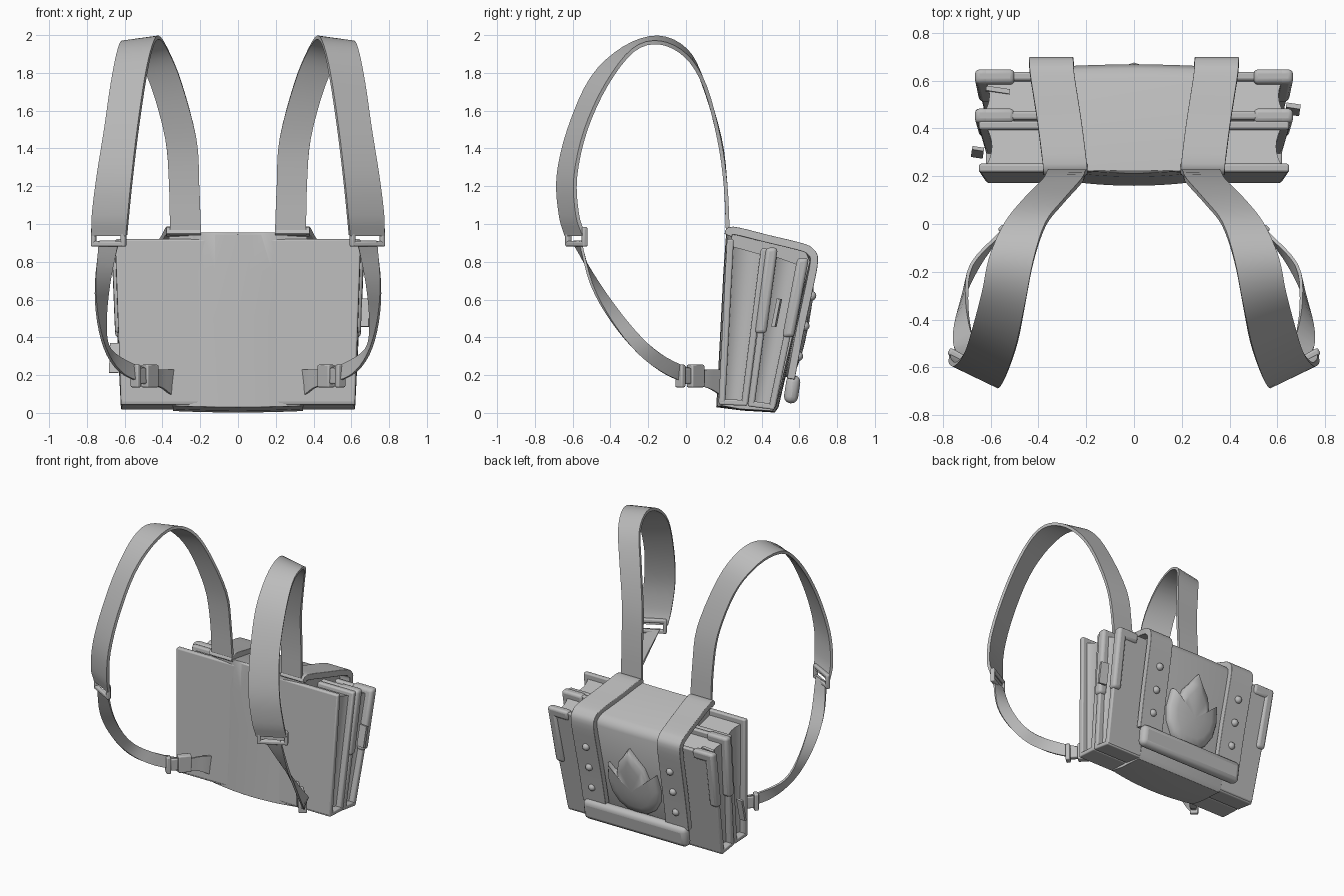
import bpy, bmesh, math
from mathutils import Vector, Matrix

if "Cube" in bpy.data.objects:
    bpy.data.objects.remove(bpy.data.objects["Cube"])

grey = bpy.data.materials.new("plain_grey")
grey.diffuse_color = (0.5, 0.5, 0.5, 1)
grey.use_nodes = True
grey.node_tree.nodes["Principled BSDF"].inputs["Base Color"].default_value = grey.diffuse_color


def finish(name, bm, mirror=False, bevel=0.0, angle=40):
    bmesh.ops.recalc_face_normals(bm, faces=bm.faces)
    me = bpy.data.meshes.new(name)
    bm.to_mesh(me)
    bm.free()
    ob = bpy.data.objects.new(name, me)
    bpy.context.collection.objects.link(ob)
    me.materials.append(grey)
    if bevel:
        b = ob.modifiers.new("bevel", 'BEVEL')
        b.width, b.segments, b.limit_method = bevel, 3, 'ANGLE'
        b.angle_limit = math.radians(40)
    if mirror:
        ob.modifiers.new("mirror", 'MIRROR')
    bpy.ops.object.select_all(action='DESELECT')
    ob.select_set(True)
    bpy.context.view_layer.objects.active = ob
    bpy.ops.object.shade_smooth_by_angle(angle=math.radians(angle))
    return ob


def loft(name, rings, **kw):
    """Skin equal rings of points and cap both ends."""
    bm = bmesh.new()
    vs = [[bm.verts.new(p) for p in r] for r in rings]
    n = len(vs[0])
    for a, b in zip(vs, vs[1:]):
        for i in range(n):
            j = (i + 1) % n
            bm.faces.new((a[i], a[j], b[j], b[i]))
    bm.faces.new(vs[0])
    bm.faces.new(vs[-1])
    return finish(name, bm, **kw)


def smooth(pts, steps=4):
    """Curve through the given points."""
    p = [Vector(q) for q in pts]
    p = [2 * p[0] - p[1]] + p + [2 * p[-1] - p[-2]]
    out = []
    for a, b, c, d in zip(p, p[1:], p[2:], p[3:]):
        for k in range(steps):
            t = k / steps
            out.append(0.5 * (2 * b + (c - a) * t + (2 * a - 5 * b + 4 * c - d) * t * t
                              + (3 * b - a - 3 * c + d) * t ** 3))
    return out + [p[-2]]


def ribbon(name, edge_a, edge_b, thick, **kw):
    A, B = smooth(edge_a), smooth(edge_b)
    mid = [(a + b) / 2 for a, b in zip(A, B)]
    rings = []
    for i, (a, b) in enumerate(zip(A, B)):
        tan = mid[min(i + 1, len(mid) - 1)] - mid[max(i - 1, 0)]
        n = tan.cross(b - a).normalized() * thick / 2
        rings.append([a + n, b + n, b - n, a - n])
    return loft(name, rings, mirror=True, **kw)


def slab(name, bot, top, thick, xb, xt, **kw):
    """Leaning board: bot/top are (y, z) of its centre line, xb/xt its x ranges."""
    h = thick / 2
    rings = [[(x[0], y - h, z), (x[1], y - h, z), (x[1], y + h, z), (x[0], y + h, z)]
             for (y, z), x in ((bot, xb), (top, xt))]
    return loft(name, rings, **kw)


def box(name, loc, size, rot=0.0, tilt=0.0, off=(0, 0, 0), **kw):
    bm = bmesh.new()
    M = (Matrix.Translation(loc) @ Matrix.Rotation(rot, 4, 'Z') @ Matrix.Rotation(tilt, 4, 'X')
         @ Matrix.Translation(off) @ Matrix.Diagonal((*size, 1)))
    bmesh.ops.create_cube(bm, size=1, matrix=M)
    return finish(name, bm, **kw)


def book(name, fb, ft, bb, bt, wb, wt):
    """Two covers, a spine along the bottom and a hollowed page block."""
    for side, lo, hi in (("front", fb, ft), ("back", bb, bt)):
        slab(f"{name}_{side}_cover", lo, hi, 0.036, (-wb, wb), (-wt, wt), bevel=0.01)
    rings = []
    for i in range(9):
        t = i / 8
        dip = 0.025 + 0.03 * (1 - (2 * t - 1) ** 2)
        lo = Vector(fb).lerp(Vector(bb), t)
        hi = Vector(ft).lerp(Vector(bt), t)
        rings.append([(-wb + dip, lo.x, lo.y + .02), (wb - dip, lo.x, lo.y + .02),
                      (wt - dip, hi.x, hi.y - .035), (-wt + dip, hi.x, hi.y - .035)])
    loft(f"{name}_pages", rings)
    c = (Vector(fb) + Vector(bb)) / 2
    d = Vector(bb) - Vector(fb)
    box(f"{name}_spine", (0, c.x, c.y + 0.008), (2 * wb, d.length + 0.03, 0.03),
        tilt=math.atan2(d.y, d.x), bevel=0.008)


# Two books
book("front_book", (.19, .05), (.235, .92), (.31, .045), (.415, .87), .62, .65)
book("rear_book", (.345, .04), (.455, .87), (.455, .025), (.62, .81), .62, .66)

# Corner guards on the rear book
for nm, mid, top in (("inner", (.395, .42), (.455, .875)), ("outer", (.54, .40), (.62, .82))):
    slab(f"{nm}_guard_side", mid, top, .062, (.585, .65), (.60, .667), mirror=True, bevel=.02)
    low = Vector(top).lerp(Vector(mid), .17)
    slab(f"{nm}_guard_top", low, top, .062, (.50, .66), (.50, .667), mirror=True, bevel=.02)

# Page markers
for i, (loc, size) in enumerate([((.665, .48, .53), (.06, .02, .15)),
                                 ((-.655, .30, .29), (.05, .015, .16)),
                                 ((-.57, .56, .80), (.10, .02, .02))]):
    box(f"page_marker_{i + 1}", loc, size, rot=-.15, tilt=-.2)

# Leather wrap around the books, bulging gently at the front
outline = [(.16, .03), (.172, .25), (.185, .5), (.198, .75), (.212, .945), (.225, .955),
           (.61, .868), (.65, .845), (.668, .80), (.49, .03), (.47, .002), (.30, .012)]
rings = []
for i in range(13):
    u = i / 6 - 1
    rings.append([(u * (.345 + .022 * z), y + (.03 * u * u if y < .22 else -.012 * u * u),
                   z + .008 * u * u * (z < .05)) for y, z in outline])
loft("leather_wrap", rings, bevel=.006)

# Straps running over the top and down the back of the wrap
path = [(.222, .94, .285), (.25, .965, .287), (.43, .922, .31), (.61, .878, .338),
        (.66, .852, .343), (.678, .80, .344), (.643, .62, .34), (.60, .42, .335), (.555, .18, .33)]
ribbon("over_strap", [(x - .09, y, z) for y, z, x in path],
       [(x + .095, y, z) for y, z, x in path], .042, bevel=.014)
box("bottom_bar", (0, .562, .125), (.83, .075, .15), tilt=-.15, bevel=.035)

# Rivets
for i, (y, z) in enumerate([(.664, .62), (.628, .46), (.594, .30)]):
    bm = bmesh.new()
    bmesh.ops.create_uvsphere(bm, u_segments=16, v_segments=8, radius=.026,
                              matrix=Matrix.Translation((.337, y, z)))
    finish(f"rivet_{i + 1}", bm, mirror=True)

# Flame-shaped patch on the back
half = [(0, 0), (.07, .005), (.14, .05), (.19, .13), (.205, .22), (.19, .34), (.155, .30),
        (.125, .285), (.10, .37), (.05, .43), (0, .50)]
flame = half + [(-x, h) for x, h in half[-2:0:-1]]
rings = []
for s, d in ((1, -.01), (1, .02), (.93, .038), (.7, .05), (.35, .058), (.05, .06)):
    ring = []
    for x, h in flame:
        z = .19 + .18 + (h - .18) * s
        ring.append((x * s, .49 + (z - .03) * .2312 + d, z))
    rings.append(ring)
loft("flame_patch", rings, angle=50)

# Shoulder straps
inner = [(.195, .222, .94), (.205, .21, 1.2), (.22, .18, 1.45), (.30, .09, 1.75), (.37, 0, 1.92),
         (.42, -.15, 1.988), (.455, -.33, 1.93), (.49, -.50, 1.77), (.53, -.62, 1.5),
         (.56, -.677, 1.25), (.58, -.665, 1.05), (.59, -.635, .94)]
outer = [(.36, .222, .94), (.365, .21, 1.2), (.385, .175, 1.45), (.46, .10, 1.73), (.54, 0, 1.89),
         (.605, -.14, 1.96), (.635, -.28, 1.92), (.67, -.42, 1.74), (.705, -.53, 1.5),
         (.745, -.585, 1.25), (.77, -.575, 1.05), (.77, -.54, .94)]
ribbon("shoulder_strap", inner, outer, .02)

# Lower straps
upper = [(.63, -.60, .91), (.68, -.46, .68), (.70, -.31, .48), (.68, -.17, .34),
         (.56, -.04, .26), (.45, .06, .23), (.40, .13, .23), (.34, .19, .23)]
lower = [(.735, -.56, .91), (.755, -.50, .68), (.74, -.39, .48), (.69, -.25, .31),
         (.60, -.10, .20), (.46, .04, .15), (.40, .12, .13), (.35, .19, .09)]
ribbon("lower_strap", upper, lower, .014)

# Strap adjuster frames
for nm, size, off in (("top", (.20, .03, .028), (0, 0, .04)), ("bottom", (.20, .03, .028), (0, 0, -.035)),
                      ("inner_side", (.026, .03, .10), (-.09, 0, 0)),
                      ("outer_side", (.026, .03, .10), (.09, 0, 0))):
    box(f"adjuster_{nm}", (.685, -.58, .93), size, rot=.5, off=off, mirror=True, bevel=.009)

# Side release clips
for nm, size, x in (("body", (.09, .05, .12), .035), ("prong", (.05, .036, .085), -.035),
                    ("collar", (.03, .055, .12), -.075)):
    box(f"clip_{nm}", (.49, .025, .195), size, rot=math.radians(133), off=(x, 0, 0),
        mirror=True, bevel=.008)
